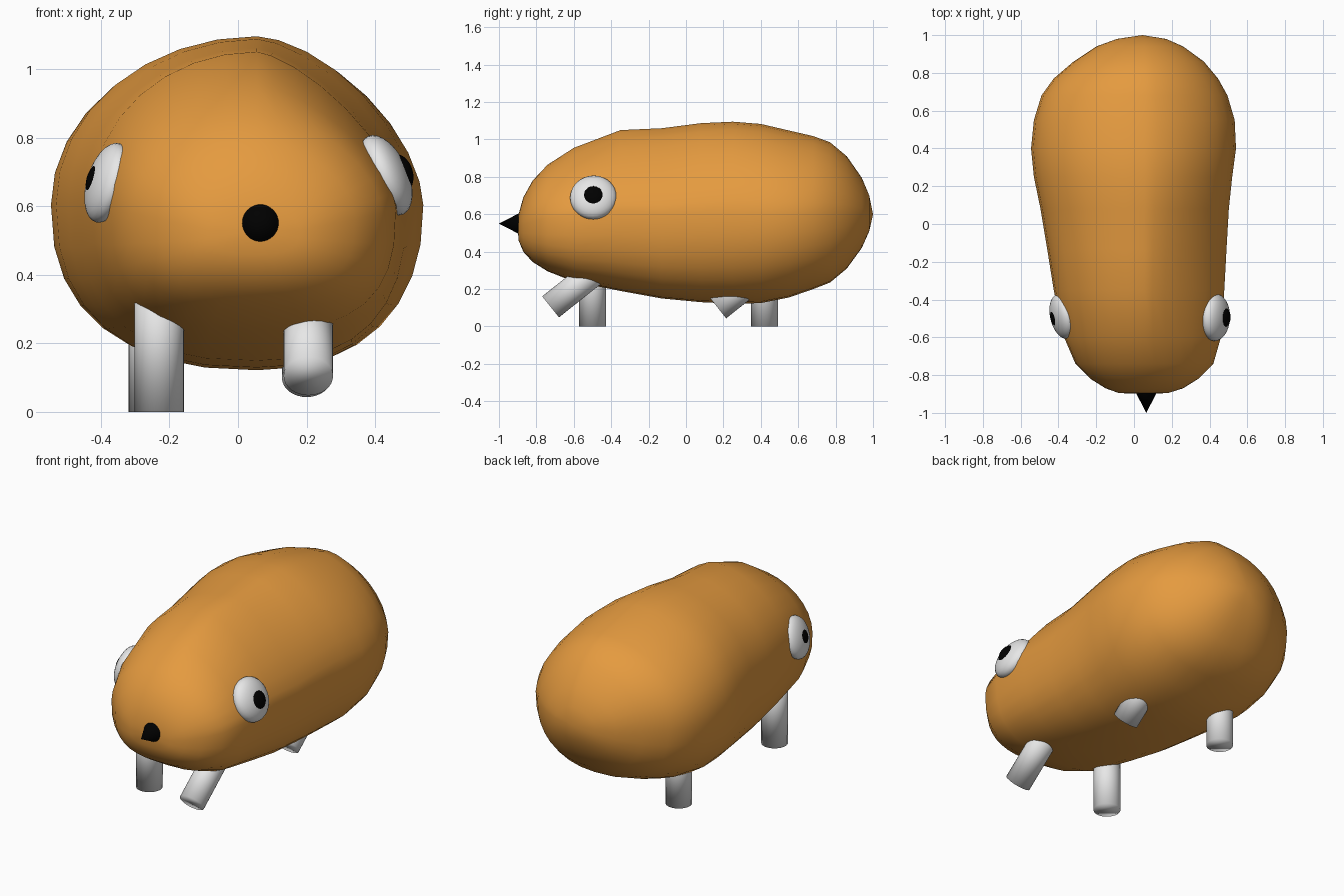
import bpy, bmesh, math
from mathutils import Vector

if "Cube" in bpy.data.objects:
    bpy.data.objects.remove(bpy.data.objects["Cube"])


def material(name, rgb):
    m = bpy.data.materials.new(name)
    m.diffuse_color = (*rgb, 1)
    m.use_nodes = True
    m.node_tree.nodes["Principled BSDF"].inputs["Base Color"].default_value = m.diffuse_color
    return m


ORANGE = material("orange_fur", (0.78, 0.325, 0.05))
WHITE = material("white", (0.8, 0.8, 0.8))
BLACK = material("black", (0.0, 0.0, 0.0))


def finish(bm, name, mat, angle=40):
    bmesh.ops.recalc_face_normals(bm, faces=bm.faces)
    me = bpy.data.meshes.new(name)
    bm.to_mesh(me)
    bm.free()
    me.materials.append(mat)
    ob = bpy.data.objects.new(name, me)
    bpy.context.collection.objects.link(ob)
    bpy.ops.object.select_all(action='DESELECT')
    ob.select_set(True)
    bpy.context.view_layer.objects.active = ob
    bpy.ops.object.shade_smooth_by_angle(angle=math.radians(angle))
    return ob


def aim(ob, centre, direction):
    """Place an object with its local z along a direction."""
    ob.location = centre
    ob.rotation_euler = Vector(direction).to_track_quat('Z', 'Y').to_euler()


# Body: lopsided rounded rings along y (y, left, right, bottom, top)
STATIONS = [
    (-0.895, -0.08, 0.18, 0.46, 0.60),
    (-0.87, -0.15, 0.26, 0.40, 0.69),
    (-0.82, -0.23, 0.34, 0.345, 0.78),
    (-0.74, -0.31, 0.42, 0.295, 0.865),
    (-0.60, -0.37, 0.46, 0.24, 0.955),
    (-0.35, -0.425, 0.478, 0.19, 1.05),
    (-0.13, -0.46, 0.49, 0.15, 1.06),
    (0.08, -0.495, 0.502, 0.13, 1.087),
    (0.25, -0.53, 0.52, 0.122, 1.095),
    (0.40, -0.545, 0.54, 0.125, 1.083),
    (0.55, -0.53, 0.533, 0.155, 1.048),
    (0.68, -0.49, 0.495, 0.20, 1.018),
    (0.77, -0.425, 0.445, 0.235, 0.985),
    (0.86, -0.32, 0.37, 0.31, 0.91),
    (0.94, -0.20, 0.26, 0.42, 0.795),
    (0.98, -0.09, 0.17, 0.51, 0.70),
]
SEG = 32
CREST_X = 0.055


def blend(y, y0, y1, a, b):
    t = min(1, max(0, (y - y0) / (y1 - y0)))
    return a + (b - a) * t


def ring_point(a, y, x0, x1, z0, z1):
    """Point on a ring whose four quarters have their own roundness."""
    c, s = math.cos(a), math.sin(a)
    if s >= 0:
        if c >= 0:
            p = blend(y, -0.85, -0.55, 1.9, 1.42) + blend(y, -0.2, 0.3, 0, 0.25)
        else:
            p = 2.0
    else:
        p = blend(y, -0.5, 0.3, 2.8, 2.4 if c < 0 else 2.3)
    half = x1 - CREST_X if c >= 0 else CREST_X - x0
    x = CREST_X + half * math.copysign(abs(c) ** (2 / p), c)
    z = (z0 + z1) / 2 + (z1 - z0) / 2 * math.copysign(abs(s) ** (2 / p), s)
    return x, y, z


bm = bmesh.new()
rings = [[bm.verts.new(ring_point(2 * math.pi * i / SEG, *st)) for i in range(SEG)]
         for st in STATIONS]
for a, b in zip(rings, rings[1:]):
    for i in range(SEG):
        j = (i + 1) % SEG
        bm.faces.new((a[i], a[j], b[j], b[i]))
for ring, tip in ((rings[0], (0.05, -0.9, 0.53)), (rings[-1], (0.045, 1.0, 0.60))):
    v = bm.verts.new(tip)
    for i in range(SEG):
        bm.faces.new((ring[i], ring[(i + 1) % SEG], v))
finish(bm, "body", ORANGE, 180)

# Nose cone
bm = bmesh.new()
bmesh.ops.create_cone(bm, cap_ends=True, segments=32, radius1=0.062, radius2=0, depth=0.12)
aim(finish(bm, "nose", BLACK), (0.065, -0.94, 0.55), (0, -1, 0))


# Eyes: flattened balls with a small dark pupil on the outside
def disc_ball(name, mat, centre, direction, radius, thickness):
    bm = bmesh.new()
    bmesh.ops.create_uvsphere(bm, u_segments=32, v_segments=16, radius=1)
    bmesh.ops.scale(bm, vec=(radius, radius, thickness), verts=bm.verts)
    aim(finish(bm, name, mat), centre, direction)


disc_ball("eye_right", WHITE, (0.430, -0.495, 0.69), (0.91, -0.04, 0.41), 0.125, 0.065)
disc_ball("pupil_right", BLACK, (0.467, -0.495, 0.693), (0.95, -0.04, 0.25), 0.06, 0.043)
disc_ball("eye_left", WHITE, (-0.380, -0.49, 0.668), (-0.92, -0.22, 0.28), 0.12, 0.056)
disc_ball("pupil_left", BLACK, (-0.400, -0.493, 0.67), (-0.95, -0.2, 0.2), 0.06, 0.042)


# Legs: straight on the left, kicked forward on the right
def leg(name, foot, direction, length):
    bm = bmesh.new()
    bmesh.ops.create_cone(bm, cap_ends=True, segments=32, radius1=0.072, radius2=0.072, depth=length)
    d = Vector(direction).normalized()
    aim(finish(bm, name, WHITE, 180), Vector(foot) + d * length / 2, d)


leg("front_leg_left", (-0.23, -0.50, 0), (0, 0, 1), 0.42)
leg("back_leg_left", (-0.247, 0.42, 0), (0, 0, 1), 0.40)
leg("front_leg_right", (0.205, -0.724, 0.105), (0, 0.78, 0.62), 0.36)
leg("back_leg_right", (0.20, 0.17, 0.10), (0, 0.78, 0.62), 0.30)
